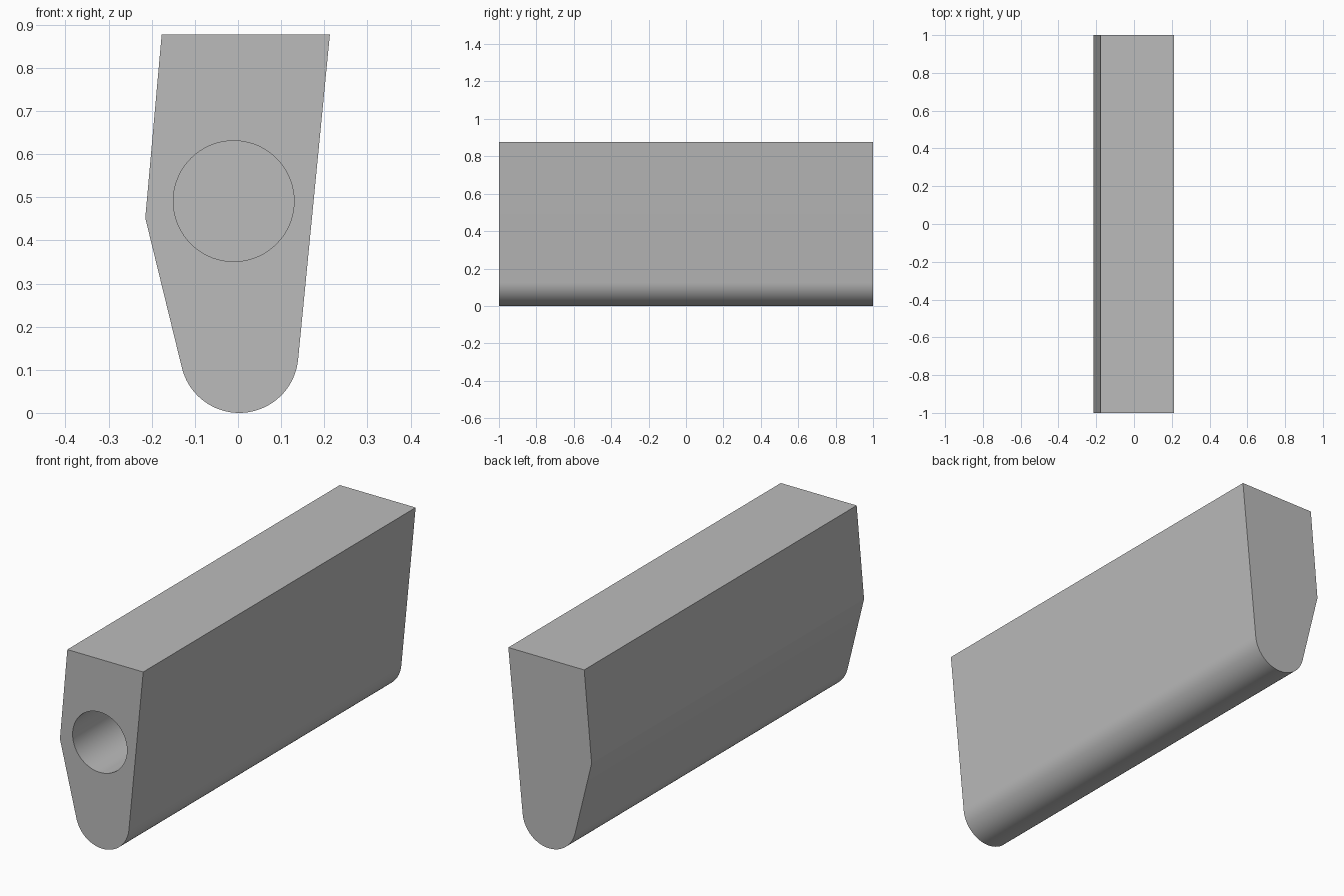
import bpy
import bmesh
from math import sin, cos, radians

cube = bpy.data.objects.get("Cube")
if cube:
    bpy.data.objects.remove(cube, do_unlink=True)

HALF_LENGTH = 1.0
NOSE_RADIUS = 0.137
HOLE_RADIUS = 0.14
HOLE_DEPTH = 1.2

grey = bpy.data.materials.new("plain grey")
grey.use_nodes = True
colour = (0.5, 0.5, 0.5, 1)
grey.diffuse_color = colour
grey.node_tree.nodes["Principled BSDF"].inputs["Base Color"].default_value = colour


def extrude_profile(name, points, y_start, y_end):
    """Extrude a closed x-z outline along y."""
    bm = bmesh.new()
    face = bm.faces.new([bm.verts.new((x, y_start, z)) for x, z in points])
    result = bmesh.ops.extrude_face_region(bm, geom=[face], use_keep_orig=True)
    verts = [v for v in result["geom"] if isinstance(v, bmesh.types.BMVert)]
    bmesh.ops.translate(bm, verts=verts, vec=(0, y_end - y_start, 0))
    bmesh.ops.recalc_face_normals(bm, faces=bm.faces)
    mesh = bpy.data.meshes.new(name)
    bm.to_mesh(mesh)
    bm.free()
    mesh.materials.append(grey)
    obj = bpy.data.objects.new(name, mesh)
    bpy.context.collection.objects.link(obj)
    return obj


def arc(cx, cz, radius, start, end, steps):
    angles = [radians(start + (end - start) * i / steps) for i in range(steps + 1)]
    return [(cx + radius * cos(a), cz + radius * sin(a)) for a in angles]


# Bar: flat top, leaning sides and a rounded lower edge tangent to both sides
outline = [(-0.215, 0.452), (-0.177, 0.877), (0.213, 0.877)]
outline += arc(0.003, NOSE_RADIUS, NOSE_RADIUS, -5.5, -166.2, 40)
bar = extrude_profile("bar", outline, -HALF_LENGTH, HALF_LENGTH)

# Blind round hole bored into the front end
circle = arc(-0.01, 0.491, HOLE_RADIUS, 0, 360, 72)[:-1]
cutter = extrude_profile("hole_cutter", circle, -HALF_LENGTH - 0.1, -HALF_LENGTH + HOLE_DEPTH)
cutter.hide_render = True

bore = bar.modifiers.new("bore", 'BOOLEAN')
bore.operation = 'DIFFERENCE'
bore.solver = 'EXACT'
bore.object = cutter

bpy.ops.object.select_all(action='DESELECT')
bar.select_set(True)
bpy.context.view_layer.objects.active = bar
bpy.ops.object.modifier_apply(modifier=bore.name)
bpy.data.objects.remove(cutter, do_unlink=True)
bpy.ops.object.shade_smooth_by_angle(angle=radians(12))
